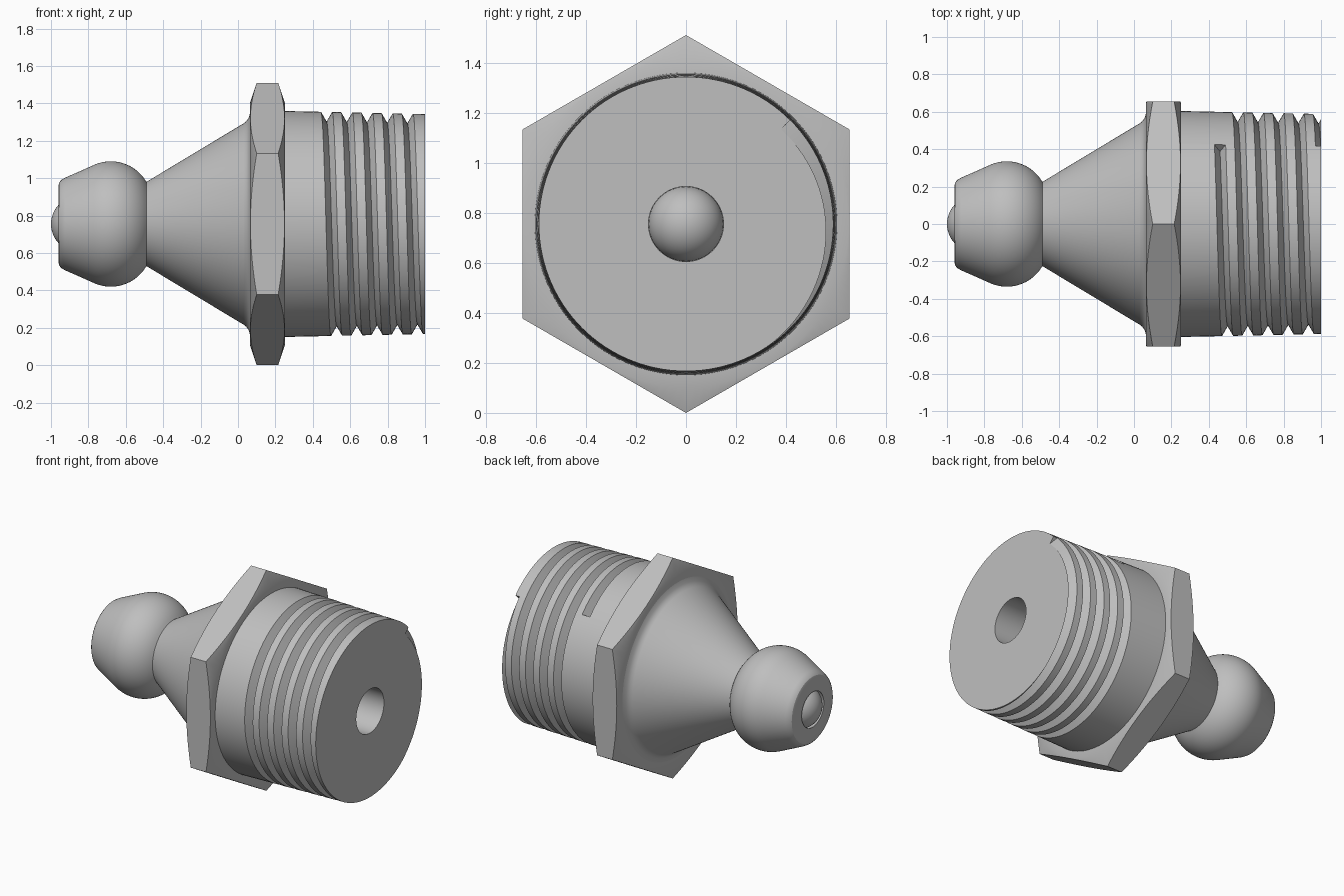
import bpy
import bmesh
from math import sin, cos, pi, radians, tau

N = 120            # columns around the axis
AXIS_Z = 0.755     # height of the long axis
BORE = 0.15

cube = bpy.data.objects.get("Cube")
if cube:
    bpy.data.objects.remove(cube)

steel = bpy.data.materials.new("grey_steel")
steel.use_nodes = True
steel.diffuse_color = (0.52, 0.52, 0.52, 1)
steel.node_tree.nodes["Principled BSDF"].inputs["Base Color"].default_value = (0.52, 0.52, 0.52, 1)


def finish(obj, angle=25):
    obj.data.materials.append(steel)
    bpy.ops.object.select_all(action="DESELECT")
    obj.select_set(True)
    bpy.context.view_layer.objects.active = obj
    bpy.ops.object.shade_smooth_by_angle(angle=radians(angle))


def skin(name, column, caps=()):
    """Loft (x, radius) columns around the x axis; column(t) runs over one turn."""
    bm = bmesh.new()
    cols = []
    for i in range(N + 1):
        a = pi / 4 + tau * i / N
        cols.append([bm.verts.new((x, r * cos(a), AXIS_Z + r * sin(a)))
                     for x, r in column(i / N)])
    for a, b in zip(cols, cols[1:]):
        for j in range(len(a) - 1):
            bm.faces.new((a[j], b[j], b[j + 1], a[j + 1]))
    for which, picks in caps:
        bm.faces.new([cols[which][p] for p in picks])
    bmesh.ops.remove_doubles(bm, verts=bm.verts, dist=0.0001)
    mesh = bpy.data.meshes.new(name)
    bm.to_mesh(mesh)
    bm.free()
    obj = bpy.data.objects.new(name, mesh)
    bpy.context.collection.objects.link(obj)
    finish(obj)


# Nozzle head: rounded tip, bulge and neck
head = [(-0.90, BORE), (-0.96, 0.12), (-0.96, 0.205), (-0.956, 0.222), (-0.945, 0.235), (-0.925, 0.247)]
for k in range(17):
    a = radians(-24 + k * 84 / 16)
    head.append((-0.68 + 0.22 * sin(a), 0.115 + 0.22 * cos(a)))
skin("nozzle_head", lambda t: head)

# Cone with a small flare into the collar
cone = [(-0.49, 0.225), (0.03, 0.538), (0.045, 0.55), (0.057, 0.568), (0.065, 0.595)]
skin("cone", lambda t: cone)


# Hexagonal collar with turned chamfers
def collar(t):
    a = (t * tau + pi / 4) % (pi / 3) - pi / 6
    # flats face the middle between corners, corners point straight up and down
    r = 0.654 / cos(a if abs(a) <= pi / 6 else 0)
    r = 0.654 / cos(((t * tau + pi / 4 + pi / 6) % (pi / 3)) - pi / 6)
    bevel = (r - 0.65) / 3
    return [(0.065, 0.56), (0.065, 0.65), (0.065 + bevel, r),
            (0.25 - bevel, r), (0.25, 0.65), (0.25, 0.58)]


skin("hex_collar", collar)

# Tapered shank with a helical V groove, end face and bore
START, PITCH, TURNS, HALF, DEPTH = 0.46, 0.108, 5, 0.03, 0.052


def taper(x):
    return 0.604 - 0.016 * (x - 0.25) / 0.75


def shank(t):
    pts = [(0.25, taper(0.25))]
    for k in range(TURNS):
        c = START + PITCH * (k + t)
        for d in (-HALF, 0, HALF):
            x = min(1, c + d)
            pts.append((x, taper(x) - DEPTH * max(0, 1 - abs(x - c) / HALF)))
    pts.append((1, taper(1)) if pts[-1][0] < 1 else pts[-1])
    return pts + [(1, BORE), (-0.90, BORE)]


last = 3 * TURNS
skin("threaded_shank", shank, caps=[(0, (1, 2, 3))])

# Blunt end wall of the groove at the end face
end_wall = bmesh.new()
corner = [(1 - HALF, taper(1 - HALF)), (1, taper(1) - DEPTH), (1, taper(1))]
end_wall.faces.new([end_wall.verts.new((x, r * cos(pi / 4), AXIS_Z + r * sin(pi / 4)))
                    for x, r in corner])
mesh = bpy.data.meshes.new("groove_end")
end_wall.to_mesh(mesh)
end_wall.free()
wall = bpy.data.objects.new("groove_end", mesh)
bpy.context.collection.objects.link(wall)
finish(wall)

# Check ball in the tip
bpy.ops.mesh.primitive_uv_sphere_add(segments=48, ring_count=24, radius=BORE,
                                     location=(-0.85, 0, AXIS_Z), rotation=(0, pi / 2, 0))
ball = bpy.context.object
ball.name = "check_ball"
finish(ball)
